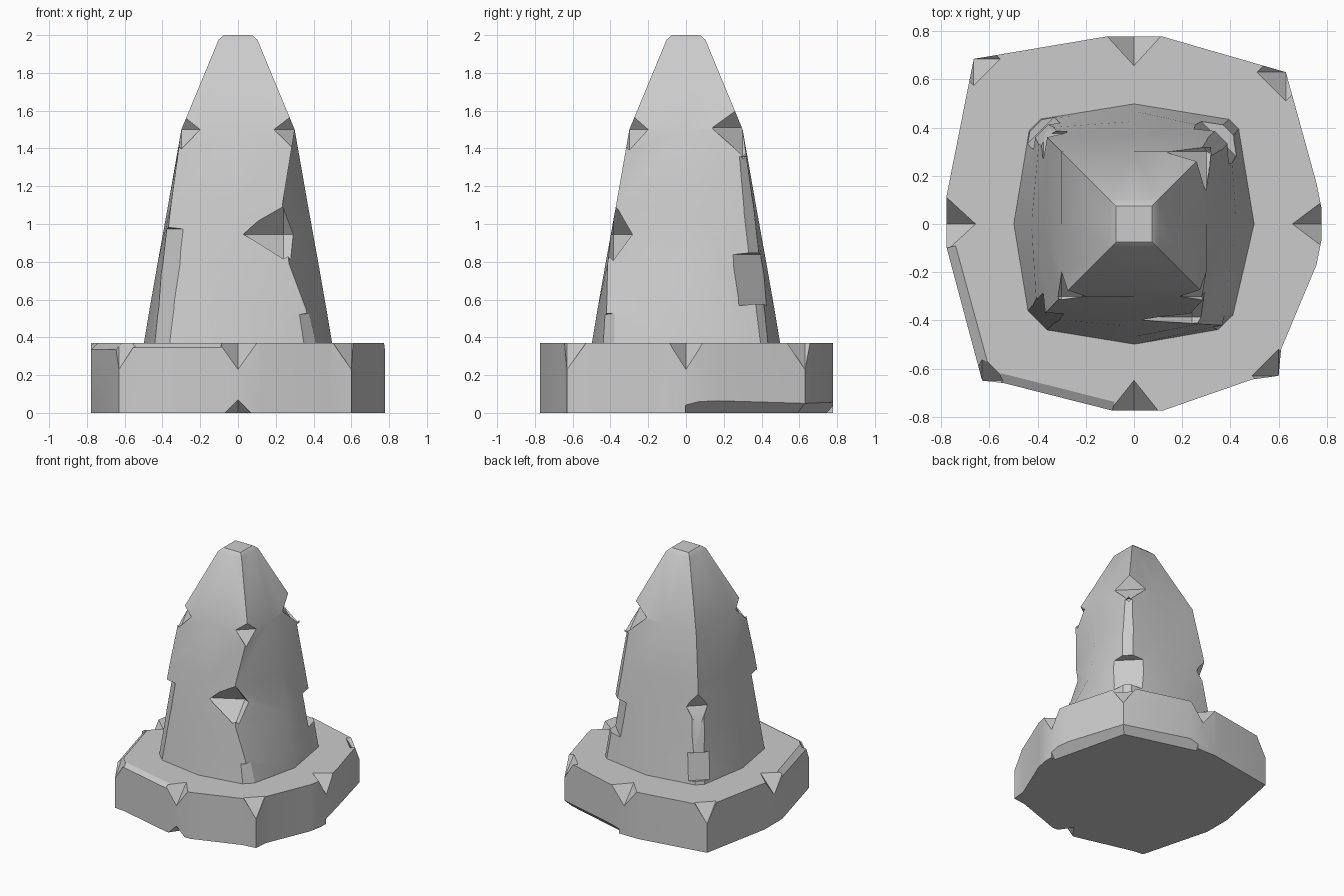
import bpy, bmesh
from mathutils import Vector, Matrix

if "Cube" in bpy.data.objects:
    bpy.data.objects.remove(bpy.data.objects["Cube"])


def make_object(name, bm):
    bmesh.ops.recalc_face_normals(bm, faces=bm.faces[:])
    me = bpy.data.meshes.new(name)
    bm.to_mesh(me)
    bm.free()
    ob = bpy.data.objects.new(name, me)
    bpy.context.collection.objects.link(ob)
    return ob


def loft(name, rings):
    bm = bmesh.new()
    loops = [[bm.verts.new(p) for p in r] for r in rings]
    n = len(loops[0])
    for a, b in zip(loops, loops[1:]):
        for i in range(n):
            j = (i + 1) % n
            bm.faces.new((a[i], a[j], b[j], b[i]))
    bm.faces.new(loops[0][::-1])
    bm.faces.new(loops[-1])
    return make_object(name, bm)


def cut(body, bm):
    cutter = make_object("chip_cutter", bm)
    cutter.hide_render = True
    mod = body.modifiers.new("chip", 'BOOLEAN')
    mod.operation = 'DIFFERENCE'
    mod.solver = 'EXACT'
    mod.object = cutter
    bpy.context.view_layer.objects.active = body
    bpy.ops.object.modifier_apply(modifier=mod.name)
    bpy.data.objects.remove(cutter)


def notch(body, c, r):
    # octahedral V-shaped chip
    bm = bmesh.new()
    for i in range(3):
        for s in (-1, 1):
            p = Vector(c)
            p[i] += s * r[i]
            bm.verts.new(p)
    bmesh.ops.convex_hull(bm, input=bm.verts[:])
    cut(body, bm)


def chamfer(body, p, q, normal, depth):
    # flat worn strip along the edge p-q
    p, q, n = Vector(p), Vector(q), Vector(normal)
    t = (q - p).normalized()
    n = (n - t * n.dot(t)).normalized()
    rot = Matrix((t, n, t.cross(n))).transposed().to_4x4()
    m = Matrix.Translation((p + q) / 2 + n * (0.1 - depth)) @ rot
    bm = bmesh.new()
    bmesh.ops.create_cube(bm, size=1, matrix=m @ Matrix.Diagonal(((q - p).length, 0.2, 0.4, 1)))
    cut(body, bm)


# Base slab
outline = [(-.12, .777), (-.665, .685), (-.777, .12), (-.777, -.1), (-.63, -.65),
           (-.54, -.66), (-.09, -.774), (.12, -.774), (.49, -.645), (.6, -.63),
           (.61, -.52), (.757, -.17), (.777, -.07), (.777, .07), (.757, .17),
           (.63, .63), (.12, .777)]
base = loft("base_slab", [[(x, y, z) for x, y in outline] for z in (0, .37)])

# Base wear strips
chamfer(base, (-.09, -.774, .37), (-.56, -.655, .37), (-.25, -1, 1.6), .02)
chamfer(base, (-.777, -.1, .37), (-.64, -.6, .37), (-1, -.27, 1.2), .025)
chamfer(base, (.785, 0, 0), (.63, .63, 0), (1, .27, -1), .035)
chamfer(base, (.63, .63, 0), (.05, .79, 0), (.28, 1, -1), .035)

# Base chips
for c, r in [((0, .777), (.11, .12)), ((0, -.774), (.1, .125)),
             ((-.777, 0), (.12, .11)), ((.777, 0), (.12, .09)),
             ((-.665, .685), (.11, .11)), ((.63, .63), (.12, .12)),
             ((-.63, -.65), (.1, .1)), ((.6, -.63), (.11, .11))]:
    notch(base, (*c, .37), (*r, .14))
notch(base, (0, -.774, 0), (.07, .1, .07))

# Obelisk shaft: height, side distance, corner distance, worn front right corner
levels = [(.36, .5, .43, (.40, -.43)), (.55, .468, .41, (.36, -.42)),
          (.79, .426, .39, (.27, -.415)), (1.1, .37, .355, (.235, -.37)),
          (1.5, .3, .3, (.3, -.3)), (1.975, .103, .103, (.103, -.103)),
          (2.0, .075, .075, (.075, -.075))]
shaft = loft("obelisk_shaft", [
    [(m, 0, z), (c, c, z), (0, m, z), (-c, c, z), (-m, 0, z), (-c, -c, z), (0, -m, z), (*f, z)]
    for z, m, c, f in levels])


def corner(sx, sy, z0, z1, depth):
    h = lambda z: .3 + (1.5 - z) * .114
    chamfer(shaft, (sx * h(z0), sy * h(z0), z0), (sx * h(z1), sy * h(z1), z1), (sx, sy, 0), depth)


# Worn corner strips
corner(-1, -1, .3, .98, .04)
corner(1, 1, .3, 1.36, .02)
corner(1, 1, .58, .85, .075)
corner(-1, 1, .3, .88, .025)
corner(-1, 1, .4, .61, .055)
chamfer(shaft, (.42, -.44, .3), (.38, -.43, .53), (1, -1, 0), .04)

# Shaft chips
notch(shaft, (.3, -.3, 1.5), (.11, .1, .13))
notch(shaft, (-.3, -.3, 1.5), (.1, .1, .12))
notch(shaft, (.3, .3, 1.51), (.165, .165, .17))
notch(shaft, (.24, -.385, .945), (.235, .13, .165))
notch(shaft, (-.375, .375, .94), (.11, .11, .16))

# Shading
for ob in (base, shaft):
    bpy.ops.object.select_all(action='DESELECT')
    ob.select_set(True)
    bpy.context.view_layer.objects.active = ob
    bpy.ops.object.shade_smooth_by_angle(angle=0.5)
